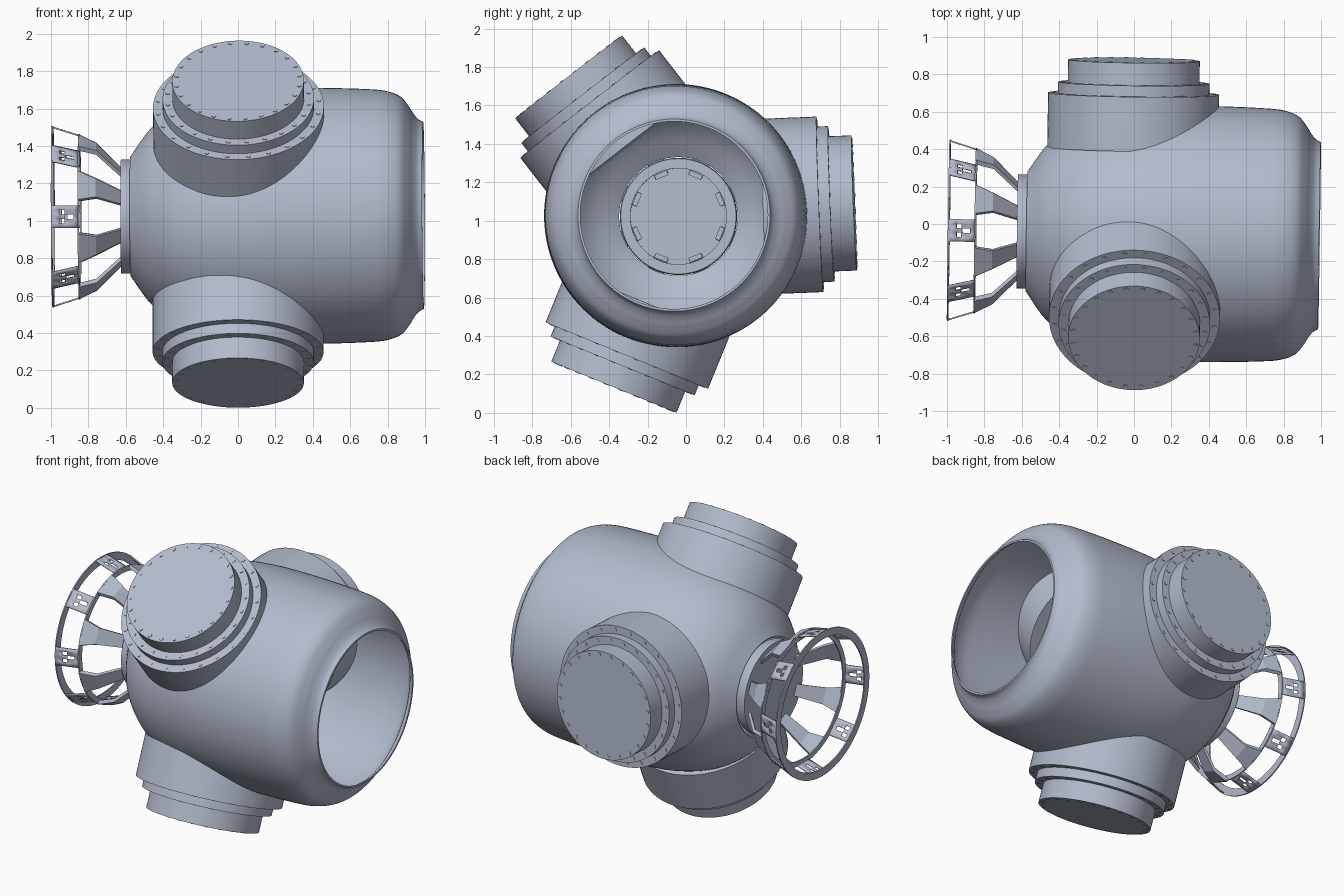
import bpy, bmesh, math
from mathutils import Matrix, Vector

if "Cube" in bpy.data.objects:
    bpy.data.objects.remove(bpy.data.objects["Cube"])

PI = math.pi
grey = bpy.data.materials.new("blue_grey_metal")
grey.diffuse_color = (0.45, 0.50, 0.61, 1)
grey.use_nodes = True
grey.node_tree.nodes["Principled BSDF"].inputs["Base Color"].default_value = grey.diffuse_color

# slight tilt of the whole assembly; local z runs along the body axis (world x)
TILT = Matrix.Rotation(-0.0145, 4, 'Z') @ Matrix.Rotation(-0.004, 4, 'Y')
AXIS = Matrix.Translation((0, -0.048, 1.025)) @ TILT @ Matrix.Rotation(PI / 2, 4, 'Y')


def finish(bm, name, matrix, angle=32):
    bmesh.ops.remove_doubles(bm, verts=bm.verts, dist=1e-5)
    bmesh.ops.recalc_face_normals(bm, faces=bm.faces)
    bm.transform(matrix)
    me = bpy.data.meshes.new(name)
    bm.to_mesh(me)
    bm.free()
    me.materials.append(grey)
    me.shade_smooth()
    me.set_sharp_from_angle(angle=math.radians(angle))
    ob = bpy.data.objects.new(name, me)
    bpy.context.scene.collection.objects.link(ob)
    return ob


def lathe(bm, profile, n=96, closed=False):
    """Revolve (radius, height) points about local z."""
    rows = []
    for r, h in profile:
        if r < 1e-6:
            rows.append([bm.verts.new((0, 0, h))] * n)
        else:
            rows.append([bm.verts.new((r * math.cos(2 * PI * i / n),
                                       r * math.sin(2 * PI * i / n), h)) for i in range(n)])
    pairs = list(zip(rows, rows[1:])) + ([(rows[-1], rows[0])] if closed else [])
    for a, b in pairs:
        for i in range(n):
            j = (i + 1) % n
            vs = list(dict.fromkeys((a[i], a[j], b[j], b[i])))
            if len(vs) > 2:
                bm.faces.new(vs)


def smooth_curve(pts, steps=5):
    """Catmull-Rom curve through the points."""
    p = [Vector(q) for q in pts]
    p = [2 * p[0] - p[1]] + p + [2 * p[-1] - p[-2]]
    out = []
    for a, b, c, d in zip(p, p[1:], p[2:], p[3:]):
        for k in range(steps):
            t = k / steps
            out.append(0.5 * (2 * b + (c - a) * t + (2 * a - 5 * b + 4 * c - d) * t * t
                              + (3 * b - a - 3 * c + d) * t ** 3))
    return out + [p[-2]]


# hollow body shell with a wide open end
outer = smooth_curve([(.32, -.575), (.475, -.46), (.59, -.3), (.655, -.1), (.679, .1),
                      (.685, .3), (.683, .5), (.677, .68), (.667, .79), (.637, .87),
                      (.585, .915), (.545, .94), (.515, .965), (.50, .992)])
inner = [(r - 0.012, h - (0.0 if h > .5 else -0.008)) for r, h in reversed(outer)]
bm = bmesh.new()
lathe(bm, [tuple(v) for v in outer] + inner, 128, closed=True)
finish(bm, "body_shell", AXIS)

# hub flange closing the narrow end
bm = bmesh.new()
lathe(bm, [(0, -.625), (.305, -.625), (.305, -.575), (.30, -.56), (.25, -.56),
           (.25, -.612), (0, -.612)])
finish(bm, "hub_flange", AXIS)

# three stepped ports with bolt circles: angle, outer face centre (y, z)
for name, ang, y, z in (("upper_port", 127.8, -.61, 1.7475),
                        ("side_port", 2.3, .875, 1.0925),
                        ("lower_port", 247.8, -.375, .134)):
    M = (Matrix.Translation((0, y, z)) @ TILT
         @ Matrix.Rotation(math.radians(ang - 90), 4, 'X'))
    bm = bmesh.new()
    lathe(bm, [(0, -.47), (.457, -.47), (.457, -.178), (.405, -.178), (.405, -.12),
               (.352, -.12), (.352, 0), (0, 0)])
    finish(bm, name, M)
    bm = bmesh.new()
    for radius, h in ((.432, -.178), (.38, -.12), (.33, 0)):
        for i in range(24):
            a = 2 * PI * (i + .5) / 24
            bmesh.ops.create_cone(bm, cap_ends=True, segments=8, radius1=.012, radius2=.012,
                                  depth=.006, matrix=Matrix.Translation(
                                      (radius * math.cos(a), radius * math.sin(a), h)))
    finish(bm, name + "_bolts", M)

# two thin rings of the end frame
for name, r, x, w in (("outer_ring", .485, -.99, .05), ("inner_ring", .442, -.848, .035)):
    bm = bmesh.new()
    lathe(bm, [(r, x - .004), (r, x + .004), (r - w, x + .004), (r - w, x - .004)],
          closed=True)
    finish(bm, name, AXIS)

# eight bent arms from the hub to the inner ring
SECTIONS = ((-.848, .442, .165), (-.755, .405, .105), (-.60, .245, .07))
bm = bmesh.new()
for k in range(8):
    rot = Matrix.Rotation(2 * PI * (k + .5) / 8, 4, 'Z')
    loops = [[bm.verts.new(rot @ Vector((r - d, s * w / 2, x)))
              for d, s in ((0, -1), (0, 1), (.025, 1), (.025, -1))] for x, r, w in SECTIONS]
    for a, b in zip(loops, loops[1:]):
        for i in range(4):
            j = (i + 1) % 4
            bm.faces.new((a[i], a[j], b[j], b[i]))
    bm.faces.new(loops[0])
    bm.faces.new(loops[-1])
finish(bm, "frame_arms", AXIS, 15)

# eight slotted plates joining the two rings
US = (-.06, -.036, -.012, .012, .036, .06)
TS = (0, .28, .48, .82, 1)
HOLES = {(1, 1), (1, 3), (2, 2)}
bm = bmesh.new()
for k in range(8):
    rot = Matrix.Rotation(2 * PI * k / 8, 4, 'Z')
    grid = [[bm.verts.new(rot @ Vector((.478 - .044 * t, u, -.988 + .14 * t))) for u in US]
            for t in TS]
    for i in range(len(TS) - 1):
        for j in range(len(US) - 1):
            if (i, j) not in HOLES:
                bm.faces.new((grid[i][j], grid[i][j + 1], grid[i + 1][j + 1], grid[i + 1][j]))
plates = finish(bm, "frame_plates", AXIS, 15)
solid = plates.modifiers.new("thickness", 'SOLIDIFY')
solid.thickness = .008
solid.offset = 0
